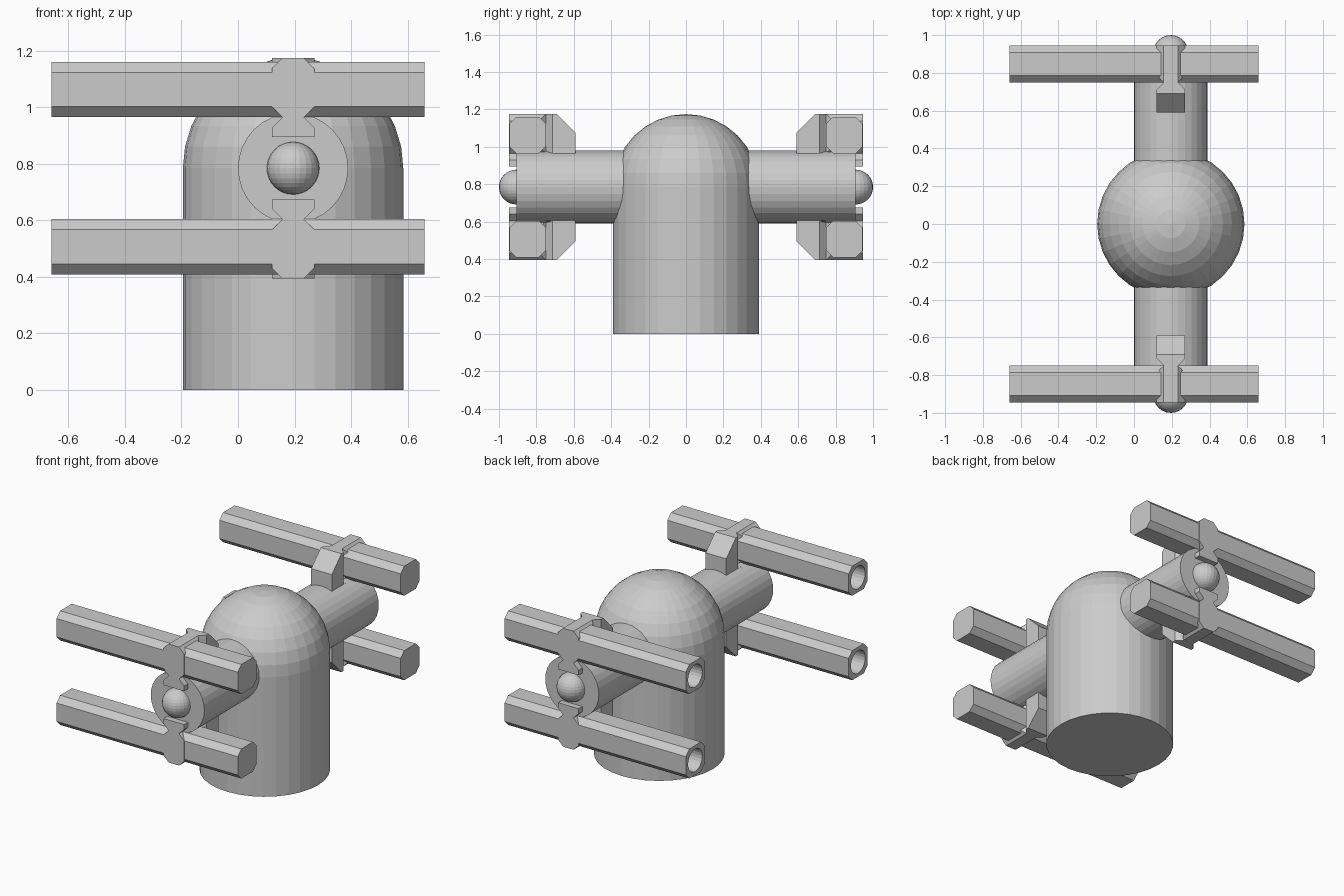
import bpy, bmesh, math
from mathutils import Vector

if "Cube" in bpy.data.objects:
    bpy.data.objects.remove(bpy.data.objects["Cube"])

C = Vector((0.195, 0, 0.785))   # hub centre: everything mirrors about it


def add_mesh(name, bm):
    bmesh.ops.recalc_face_normals(bm, faces=bm.faces)
    me = bpy.data.meshes.new(name)
    bm.to_mesh(me)
    bm.free()
    ob = bpy.data.objects.new(name, me)
    ob.location = C
    bpy.context.collection.objects.link(ob)
    return ob


def prism(name, pts, axis, a, b):
    """Extrude a 2D profile along an axis from a to b (hub-local coordinates)."""
    bm = bmesh.new()

    def co(p, t):
        v = list(p)
        v.insert(axis, t)
        return v
    lo = [bm.verts.new(co(p, a)) for p in pts]
    hi = [bm.verts.new(co(p, b)) for p in pts]
    n = len(pts)
    bm.faces.new(lo)
    bm.faces.new(hi[::-1])
    for i in range(n):
        bm.faces.new((lo[i], lo[(i + 1) % n], hi[(i + 1) % n], hi[i]))
    return add_mesh(name, bm)


def circle(r, n, u=0, v=0):
    return [(u + r * math.cos(2 * math.pi * i / n), v + r * math.sin(2 * math.pi * i / n))
            for i in range(n)]


def cut(ob, cutters):
    bpy.context.view_layer.objects.active = ob
    for c in cutters:
        c.hide_render = True
        m = ob.modifiers.new("cut", 'BOOLEAN')
        m.operation, m.solver, m.object = 'DIFFERENCE', 'EXACT', c
        bpy.ops.object.modifier_apply(modifier=m.name)
        bpy.data.objects.remove(c)


def mirror(ob, z=True):
    m = ob.modifiers.new("mirror", 'MIRROR')
    m.use_axis = (False, True, z)
    m.use_mirror_merge = False


# Domed body: revolved profile
R, SEG, RINGS = 0.39, 32, 8
bm = bmesh.new()
prof = [(0, -C.z), (R, -C.z)]
prof += [(R * math.cos(i * math.pi / 2 / RINGS), R * math.sin(i * math.pi / 2 / RINGS))
         for i in range(RINGS)] + [(0, R)]
vs = [bm.verts.new((r, 0, z)) for r, z in prof]
es = [bm.edges.new((vs[i], vs[i + 1])) for i in range(len(vs) - 1)]
bmesh.ops.spin(bm, geom=vs + es, axis=(0, 0, 1), cent=(0, 0, 0),
               angle=2 * math.pi, steps=SEG)
bmesh.ops.remove_doubles(bm, verts=bm.verts, dist=1e-4)
add_mesh("domed_body", bm)

# Cross arm and ball ends
prism("cross_arm", circle(0.195, 32), 1, -0.907, 0.907)
bm = bmesh.new()
bmesh.ops.create_uvsphere(bm, u_segments=24, v_segments=16, radius=0.093)
bmesh.ops.translate(bm, verts=bm.verts, vec=(0, -0.907, 0))
mirror(add_mesh("ball_end", bm), z=False)

# Barrels: chamfered square bars, bored at the -x end
by, bz, h, c = -0.847, 0.278, 0.0975, 0.037
k = h - c
octagon = [(h, -k), (h, k), (k, h), (-k, h), (-h, k), (-h, -k), (-k, -h), (k, -h)]
barrel = prism("barrel", [(by + u, bz + v) for u, v in octagon], 0, -0.66 - C.x, 0.66 - C.x)
cut(barrel, [prism("bore", circle(0.074, 24, by, bz), 0, -1.0, -0.60)])
mirror(barrel)

# Brackets: sloped blocks with V notches where they meet the barrels
bracket = prism("bracket", [(-0.946, 0.11), (-0.946, 0.39), (-0.69, 0.39),
                            (-0.59, 0.29), (-0.59, 0.11)], 0, -0.075, 0.075)
notches = []
for s in (-0.075, 0.075):
    for z, d in ((bz - h, 0.037), (0.39, 0.037)):
        notches.append(prism("notch", circle(d, 4, s, z), 1, -1.0, by + h))
    notches.append(prism("notch", circle(0.037, 4, s, by + h), 2, bz - h, 0.5))
cut(bracket, notches)
mirror(bracket)
